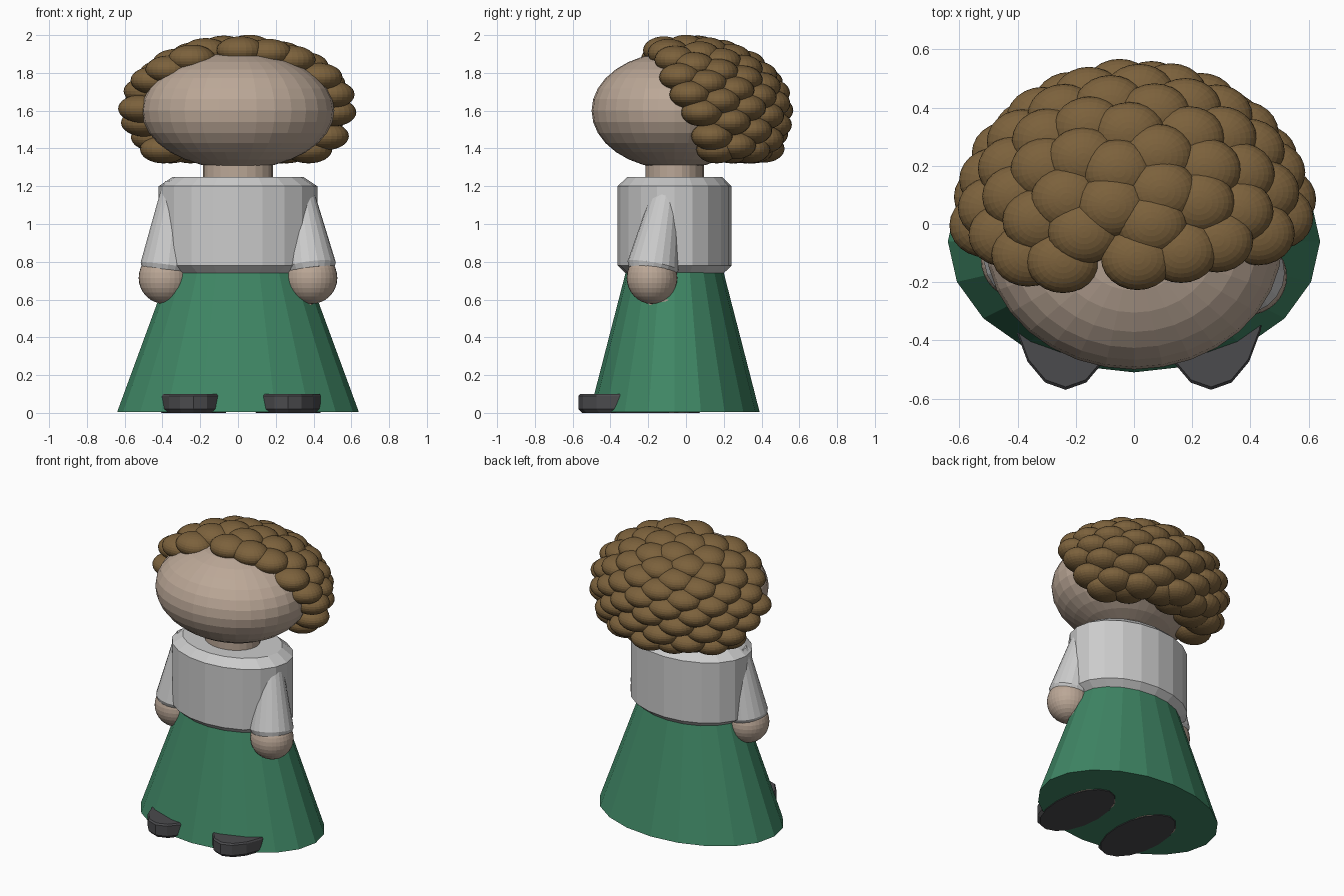
import bpy, bmesh, math
from mathutils import Vector, Matrix

if "Cube" in bpy.data.objects:
    bpy.data.objects.remove(bpy.data.objects["Cube"])


def material(name, rgb):
    m = bpy.data.materials.new(name)
    m.diffuse_color = (*rgb, 1)
    m.use_nodes = True
    m.node_tree.nodes["Principled BSDF"].inputs["Base Color"].default_value = m.diffuse_color
    return m


SKIN = material("skin", (0.50, 0.39, 0.31))
HAIR = material("hair_brown", (0.20, 0.12, 0.045))
GREEN = material("skirt_green", (0.05, 0.24, 0.13))
DARK = material("shoe_dark", (0.07, 0.07, 0.075))
MID_Y = -0.06


def finish(name, bm, mat=None):
    me = bpy.data.meshes.new(name)
    bmesh.ops.recalc_face_normals(bm, faces=bm.faces)
    bm.to_mesh(me)
    bm.free()
    if mat:
        me.materials.append(mat)
    ob = bpy.data.objects.new(name, me)
    bpy.context.collection.objects.link(ob)
    return ob


def lathe(name, rings, sides, centre, mat=None):
    """Stack of capped elliptical rings: (rx, ry, z)."""
    bm = bmesh.new()
    loops = []
    for rx, ry, z in rings:
        loops.append([bm.verts.new((centre[0] + rx * math.cos(a), centre[1] + ry * math.sin(a), z))
                      for a in (2 * math.pi * i / sides for i in range(sides))])
    for lo, hi in zip(loops, loops[1:]):
        for i in range(sides):
            j = (i + 1) % sides
            bm.faces.new((lo[i], lo[j], hi[j], hi[i]))
    bm.faces.new(loops[0])
    bm.faces.new(loops[-1])
    return finish(name, bm, mat)


def add_ball(bm, centre, radii, seg=32, rings=16):
    mtx = Matrix.Translation(centre) @ Matrix.Diagonal((*radii, 1))
    bmesh.ops.create_uvsphere(bm, u_segments=seg, v_segments=rings, radius=1, matrix=mtx)


def ball(name, centre, radii, mat):
    bm = bmesh.new()
    add_ball(bm, centre, radii)
    return finish(name, bm, mat)


# Skirt, torso and neck
lathe("skirt", [(0.64, 0.45, 0.004), (0.355, 0.25, 0.78)], 20, (0, MID_Y), GREEN)
lathe("torso", [(0.365, 0.26, 0.74), (0.42, 0.302, 0.78), (0.42, 0.302, 1.20), (0.345, 0.25, 1.25)],
      20, (0, MID_Y))
lathe("neck", [(0.185, 0.155, 1.2), (0.185, 0.155, 1.42)], 24, (0, MID_Y), SKIN)

# Head
ball("head", (0, MID_Y, 1.60), (0.51, 0.44, 0.31), SKIN)

# Arms and hands, with the right arm swung a little further forward
for side, sx, wrist_y, top_z in (("right", 1, -0.18, 1.19), ("left", -1, -0.125, 1.22)):
    wrist = Vector((sx * 0.385, wrist_y, 0.75))
    shoulder = Vector((sx * 0.325, -0.10, top_z))
    axis = shoulder - wrist
    n = axis.length
    arm = lathe(side + "_arm", [(0.125, 0.125, 0), (0.14, 0.135, 0.03), (0.075, 0.075, n - 0.03),
                                (0.06, 0.06, n)], 20, (0, 0))
    arm.matrix_world = Matrix.Translation(wrist) @ axis.to_track_quat('Z', 'Y').to_matrix().to_4x4()
    ball(side + "_hand", wrist + Vector((sx * 0.003, 0, -0.035)), (0.138, 0.134, 0.138), SKIN)

# Legs and shoes
for side, x in (("right", 0.265), ("left", -0.235)):
    lathe(side + "_leg", [(0.15, 0.15, 0.002), (0.15, 0.15, 0.6)], 20, (x, -0.10), SKIN)
    lathe(side + "_shoe", [(0.17, 0.31, 0), (0.185, 0.33, 0.02), (0.185, 0.33, 0.09),
                           (0.18, 0.32, 0.10)], 16, (x, -0.24), DARK)

# Hair: flattened curls spread evenly over the back and top of the head
bm = bmesh.new()
COUNT = 150
for i in range(COUNT):
    u = 1 - 2 * (i + 0.5) / COUNT
    r = math.sqrt(1 - u * u)
    a = i * math.pi * (3 - math.sqrt(5))
    x, y = 0.51 * r * math.cos(a), 0.46 * r * math.sin(a)
    z = max(1.60 + (0.33 if u > 0 else 0.45) * u, 1.395)
    hairline = -0.18 + (1.93 - z) * 0.45
    if u > -0.75 and y > hairline:
        add_ball(bm, (x, y, z), (0.125, 0.11, 0.074), 24, 16)
finish("hair", bm, HAIR)
